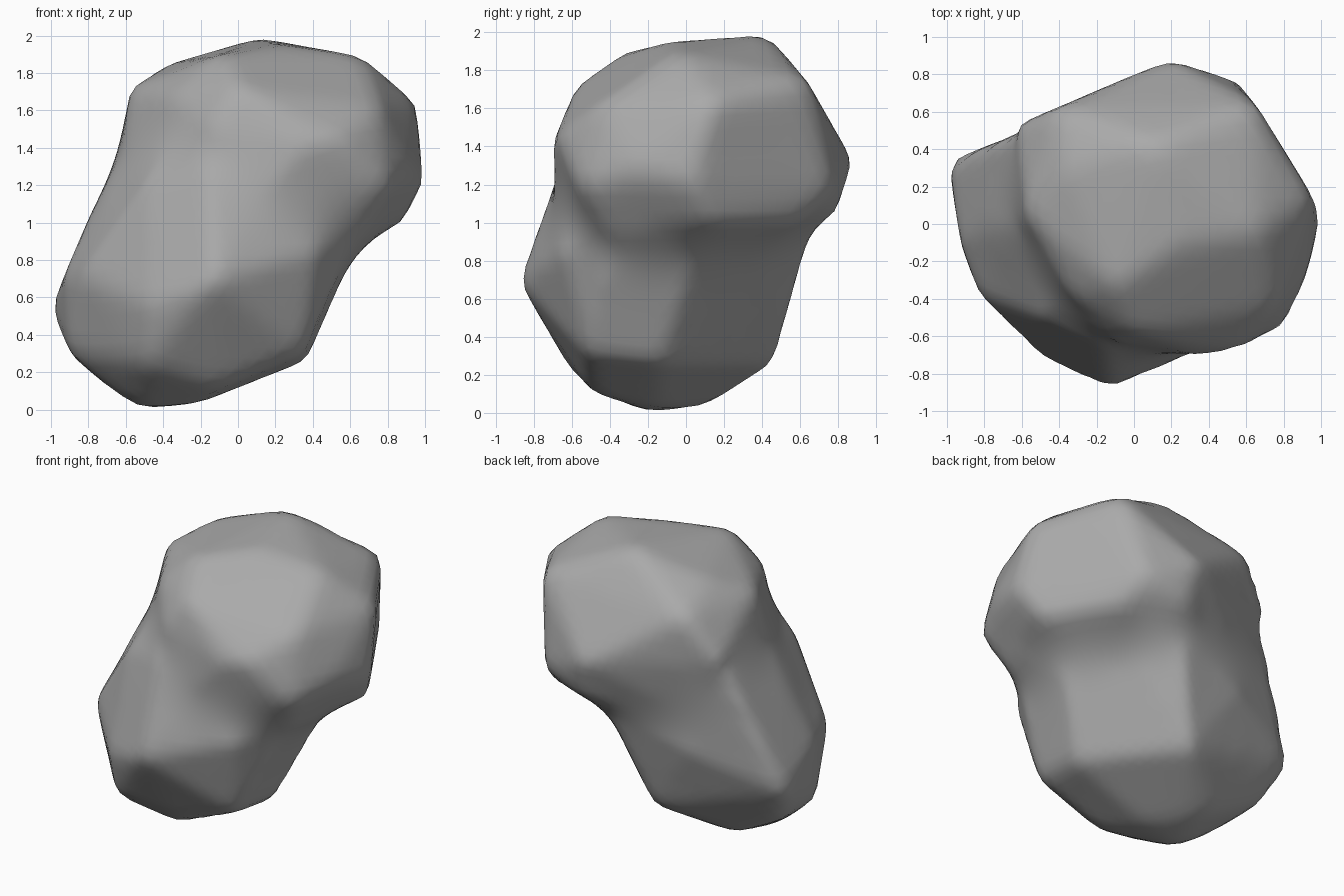
import bpy
import bmesh
from mathutils import Vector
from mathutils.bvhtree import BVHTree

default_cube = bpy.data.objects.get("Cube")
if default_cube:
    bpy.data.objects.remove(default_cube, do_unlink=True)

# Corner points of the two boulder lobes
UPPER_LOBE = [
    (.11, .43, 1.99), (.24, -.1, 1.95), (.67, -.05, 1.89), (-.37, .3, 1.85), (-.1, -.34, 1.89),
    (-.58, .05, 1.72), (0, -.58, 1.72), (.66, .64, 1.75), (.96, .15, 1.64), (.75, -.45, 1.62),
    (-.42, .62, 1.72), (-.63, .53, 1.43), (-.62, -.02, 1.38), (.36, -.7, 1.42), (-.14, -.62, 1.5),
    (.8, -.56, 1.18), (1, .03, 1.21), (.19, .88, 1.32), (.55, .77, 1.17), (.88, .15, .98),
    (.67, -.4, .92), (.25, .8, 1.06), (.1, -.69, 1.08), (-.5, .5, 1), (.6, .58, .99),
    (-.36, -.39, 1.47), (-.34, -.38, 1.68), (.93, -.28, 1.3), (.53, -.68, 1.45),
]
LOWER_LOBE = [
    (-.53, -.2, 0), (-.21, -.15, .03), (-.39, .07, .03), (-.5, .18, .08), (-.08, .46, .26),
    (.37, -.13, .26), (.35, -.52, .3), (-.1, -.5, .11), (-.67, -.15, .1), (-.88, .2, .28),
    (-1, .34, .54), (-.93, -.1, .72), (-.83, -.38, .72), (-.5, -.62, .24), (-.48, -.72, .56),
    (-.13, -.88, .69), (.42, -.65, .85), (-.88, .36, .75), (-.4, .55, .75), (.64, .05, .89),
    (.15, .65, .95), (-.8, .05, 1.02), (-.66, .47, 1.31), (-.5, -.5, 1.19), (.1, -.69, 1.1),
    (-.36, -.39, 1.46), (-.15, -.66, 1.3), (.4, .4, .92), (.6, -.4, .88), (-.9, -.15, .3),
    (-.63, 0, 1.36),
]


def hull_tree(points):
    """Convex hull of the points, as a tree that can be ray cast."""
    bm = bmesh.new()
    for point in points:
        bm.verts.new(point)
    bmesh.ops.convex_hull(bm, input=bm.verts)
    tree = BVHTree.FromBMesh(bm)
    bm.free()
    return tree


def outer_distance(trees, centre, direction):
    """Distance from the centre to the outermost lobe surface."""
    reach = 4
    distances = []
    for tree in trees:
        hit = tree.ray_cast(centre + direction * reach, -direction)
        if hit[0] is not None:
            distances.append(reach - hit[3])
    return max(distances)


def smooth(bm):
    bmesh.ops.smooth_vert(bm, verts=bm.verts, factor=.5,
                          use_axis_x=True, use_axis_y=True, use_axis_z=True)


def make_material(name, colour):
    material = bpy.data.materials.new(name)
    material.use_nodes = True
    material.diffuse_color = colour
    material.node_tree.nodes["Principled BSDF"].inputs["Base Color"].default_value = colour
    return material


# Sphere wrapped over both lobes as one continuous skin
centre = Vector((-.04, 0, 1))
trees = [hull_tree(UPPER_LOBE), hull_tree(LOWER_LOBE)]
bm = bmesh.new()
bmesh.ops.create_icosphere(bm, subdivisions=5, radius=1)
for vert in bm.verts:
    direction = vert.co.normalized()
    vert.co = centre + direction * outer_distance(trees, centre, direction)

# Fill the hollow of the neck, keeping the outer corners in place
for step in range(40):
    before = [vert.co.copy() for vert in bm.verts]
    smooth(bm)
    for vert, old in zip(bm.verts, before):
        if (vert.co - centre).length < (old - centre).length:
            vert.co = old

# Soften the facet edges slightly
smooth(bm)
for face in bm.faces:
    face.smooth = True

mesh = bpy.data.meshes.new("boulder")
bm.to_mesh(mesh)
bm.free()
mesh.materials.append(make_material("stone grey", (.4, .4, .4, 1)))
boulder = bpy.data.objects.new("boulder", mesh)
bpy.context.collection.objects.link(boulder)
